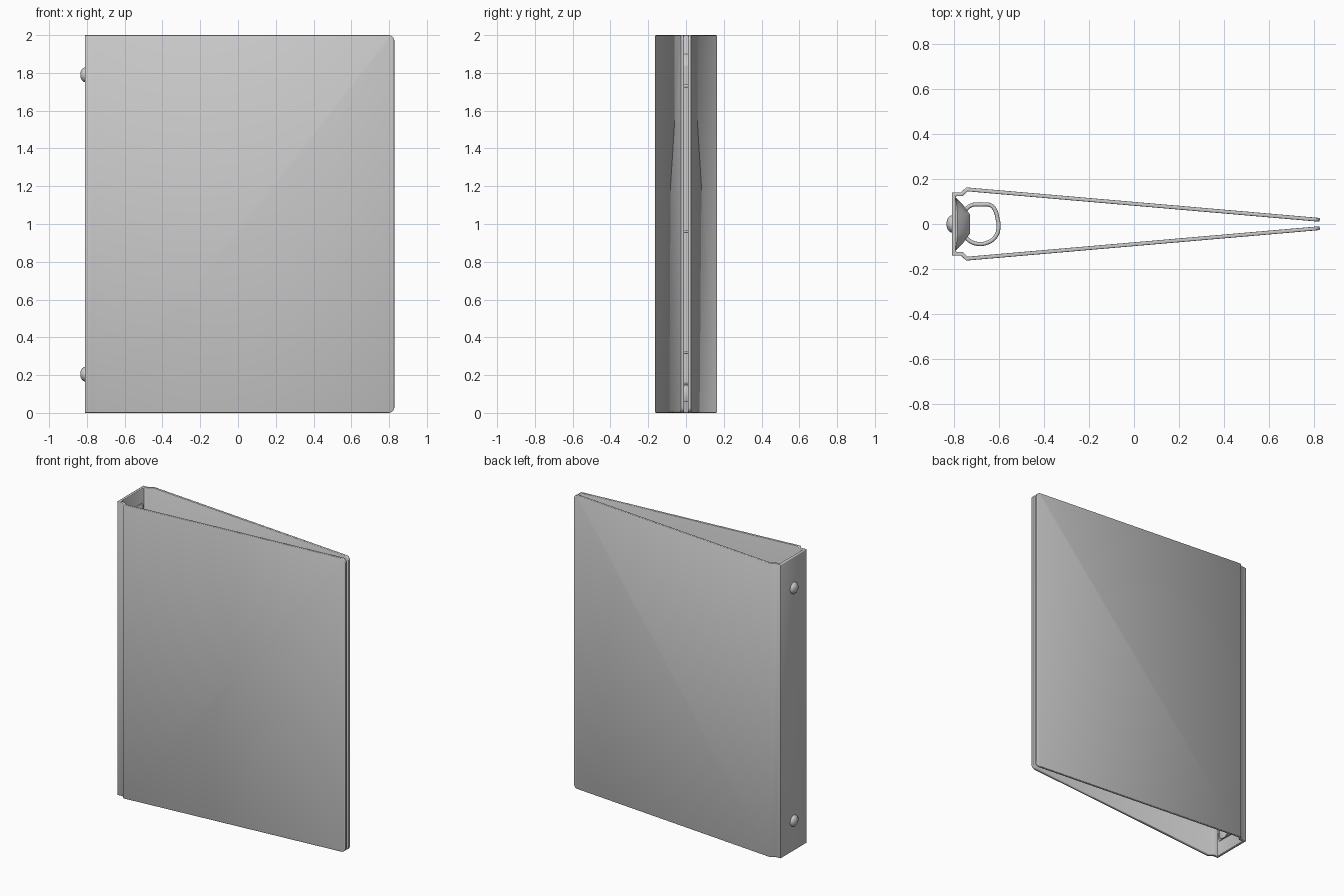
import bpy, bmesh
from math import pi, cos, sin, radians

if "Cube" in bpy.data.objects:
    bpy.data.objects.remove(bpy.data.objects["Cube"])


def add_mesh(name, bm, angle=30):
    me = bpy.data.meshes.new(name)
    bm.to_mesh(me)
    bm.free()
    ob = bpy.data.objects.new(name, me)
    bpy.context.collection.objects.link(ob)
    smooth(ob, angle)
    return ob


def smooth(ob, angle=30):
    bpy.ops.object.select_all(action='DESELECT')
    ob.select_set(True)
    bpy.context.view_layer.objects.active = ob
    bpy.ops.object.shade_smooth_by_angle(angle=radians(angle))


def loft(rings):
    """Closed solid through equal-length rings of points."""
    bm = bmesh.new()
    vs = [[bm.verts.new(p) for p in r] for r in rings]
    n = len(vs[0])
    for a, b in zip(vs, vs[1:]):
        for i in range(n):
            j = (i + 1) % n
            bm.faces.new((a[i], a[j], b[j], b[i]))
    bm.faces.new(vs[0])
    bm.faces.new(vs[-1])
    bmesh.ops.recalc_face_normals(bm, faces=bm.faces)
    return bm


def lathe_x(stations, y, z, n=24):
    """Round solid about an x-parallel axis from (x, radius) stations."""
    return loft([[(x, y + r * cos(2 * pi * i / n), z + r * sin(2 * pi * i / n))
                  for i in range(n)] for x, r in stations])


# Cover sheet: front panel, hinges, spine and back panel folded from one strip
half = [(0.828, 0.027), (-0.747, 0.163), (-0.771, 0.141), (-0.811, 0.141)]
outline = [(x, -y) for x, y in half] + half[::-1]
bm = bmesh.new()
low = [bm.verts.new((x, y, 0)) for x, y in outline]
top = [bm.verts.new((x, y, 2)) for x, y in outline]
for i in range(len(outline) - 1):
    bm.faces.new((top[i], top[i + 1], low[i + 1], low[i]))
bmesh.ops.bevel(bm, geom=[low[0], low[-1], top[0], top[-1]], offset=0.03,
                segments=5, profile=0.5, affect='VERTICES')
cover = add_mesh("binder_cover", bm)
sol = cover.modifiers.new("thickness", 'SOLIDIFY')
sol.thickness = 0.017
sol.offset = -1
sol.use_even_offset = True
bev = cover.modifiers.new("soft_edges", 'BEVEL')
bev.width = 0.004
bev.segments = 2
bev.limit_method = 'ANGLE'
bev.angle_limit = radians(60)

# Arched metal plate along the inside of the spine, tapered at both ends
arch = [(0.0, 0.120), (0.014, 0.106), (0.030, 0.090), (0.044, 0.070), (0.065, 0.042)]
arch = arch + [(d, -y) for d, y in arch[::-1]]
levels = [(0.10, 0.15), (0.125, 0.65), (0.16, 1), (1.84, 1), (1.875, 0.65), (1.90, 0.15)]
add_mesh("ring_plate", loft([[(-0.795 + d * k, y, z) for d, y in arch]
                             for z, k in levels]), 25)

# D-shaped rings
path = [(-0.755, 0.060), (-0.725, 0.083), (-0.680, 0.086), (-0.640, 0.084),
        (-0.621, 0.066), (-0.607, 0.020), (-0.603, -0.010), (-0.616, -0.055),
        (-0.655, -0.084), (-0.700, -0.088), (-0.735, -0.073), (-0.757, -0.050)]
for k, z in enumerate((0.32, 0.96, 1.73)):
    cu = bpy.data.curves.new("ring", 'CURVE')
    cu.dimensions = '3D'
    cu.bevel_depth = 0.009
    cu.bevel_resolution = 3
    cu.resolution_u = 5
    cu.use_fill_caps = True
    sp = cu.splines.new('BEZIER')
    sp.bezier_points.add(len(path) - 1)
    for bp, (x, y) in zip(sp.bezier_points, path):
        bp.co = (x, y, z)
        bp.handle_left_type = bp.handle_right_type = 'AUTO'
    ring = bpy.data.objects.new(f"ring_{k + 1}", cu)
    bpy.context.collection.objects.link(ring)
    bpy.ops.object.select_all(action='DESELECT')
    ring.select_set(True)
    bpy.context.view_layer.objects.active = ring
    bpy.ops.object.convert(target='MESH')
    smooth(bpy.context.view_layer.objects.active, 50)

# Rivets through the spine
for k, z in enumerate((0.205, 1.79)):
    add_mesh(f"rivet_{k + 1}", lathe_x([(-0.790, 0.020), (-0.811, 0.020), (-0.811, 0.038),
             (-0.817, 0.037), (-0.825, 0.031), (-0.832, 0.020), (-0.835, 0.008)], 0, z), 40)

# Opening lever: round tab with a short stem into the plate
add_mesh("lever_tab", lathe_x([(-0.750, 0.038), (-0.747, 0.042), (-0.738, 0.042),
                               (-0.735, 0.038)], 0, 0.10), 40)
add_mesh("lever_stem", loft([[(-0.748, -0.02, z), (-0.738, -0.02, z),
                              (-0.738, 0.02, z), (-0.748, 0.02, z)] for z in (0.11, 0.18)]))
